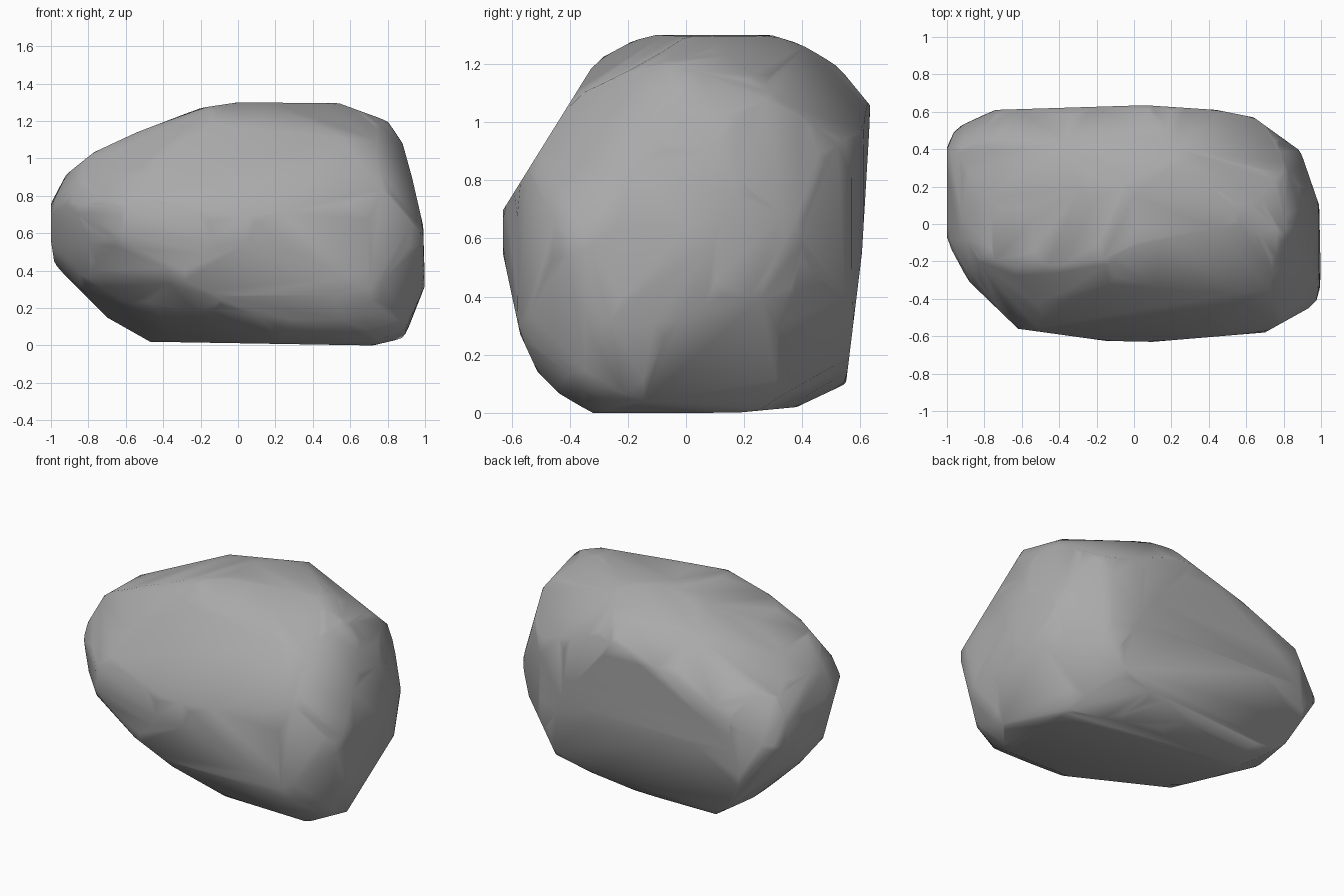
import bpy
import bmesh
import math
from mathutils import Vector

if "Cube" in bpy.data.objects:
    bpy.data.objects.remove(bpy.data.objects["Cube"], do_unlink=True)

MIDDLE = Vector((0, 0, 0.65))
X, Y, Z = Vector((1, 0, 0)), Vector((0, 1, 0)), Vector((0, 0, 1))


def slanted_axes(x_sign, y_sign, turn, tilt):
    """Horizontal and upright axes of a slanted cutting direction."""
    turn, tilt = math.radians(turn), math.radians(tilt)
    toward = Vector((x_sign * math.sin(turn), y_sign * math.cos(turn), 0))
    return Z.cross(toward), Z * math.cos(tilt) - toward * math.sin(tilt)


def trim(bm, axes, outline):
    """Shave the block down to an outline carried straight through it."""
    across, up = axes
    points = [across * a + up * b for a, b in outline]
    for p, q in zip(points, points[1:] + points[:1]):
        normal = (q - p).cross(across.cross(up)).normalized()
        if normal.dot(p + q) < 0:
            normal.negate()
        reach = max(normal.dot(r) for r in points)
        bmesh.ops.bisect_plane(
            bm, geom=bm.verts[:] + bm.edges[:] + bm.faces[:], dist=1e-5,
            plane_co=normal * reach, plane_no=normal, clear_outer=True)
        rim = [e for e in bm.edges if e.is_boundary]
        if rim:
            bmesh.ops.holes_fill(bm, edges=rim, sides=0)


def wrapped(points, spacing):
    """A closed convex skin around points, with near neighbours merged."""
    skin = bmesh.new()
    for p in points:
        skin.verts.new(p)
    bmesh.ops.remove_doubles(skin, verts=skin.verts[:], dist=spacing)
    bmesh.ops.convex_hull(skin, input=skin.verts[:])
    loose = [v for v in skin.verts if not v.link_faces]
    bmesh.ops.delete(skin, geom=loose, context="VERTS")
    bmesh.ops.recalc_face_normals(skin, faces=skin.faces[:])
    return skin


# Outlines of the stone, measured from its middle
front = [(-1, .11), (-.91, .28), (-.82, .36), (-.54, .49), (-.2, .62), (0, .65),
         (.54, .645), (.8, .55), (.88, .43), (.93, .25), (.99, -.01), (1, -.33),
         (.89, -.61), (.72, -.65), (-.47, -.63), (-.7, -.5), (-.98, -.22), (-1, -.09)]
side = [(-.64, .03), (-.31, .56), (-.18, .63), (-.1, .65), (.29, .65), (.41, .615),
        (.52, .545), (.635, .405), (.605, -.1), (.55, -.55), (.38, -.63),
        (.17, -.65), (-.32, -.65), (-.43, -.59), (-.51, -.51), (-.57, -.38), (-.63, -.1)]
top = [(-1, .41), (-.95, .52), (-.74, .61), (.06, .635), (.44, .61), (.64, .57),
       (.89, .39), (.99, .1), (1, -.32), (.97, -.43), (.7, -.58), (.1, -.63),
       (-.15, -.625), (-.62, -.56), (-.9, -.29), (-1, -.12)]
front_slant = [(-.905, .215), (-.875, .29), (-.78, .445), (-.57, .565), (-.05, .685),
               (.415, .64), (.87, .28), (.91, .16), (.95, -.105), (.91, -.37),
               (.635, -.815), (.405, -.875), (-.075, -.725), (-.385, -.55),
               (-.605, -.38), (-.825, -.135), (-.87, 0)]
back_slant = [(-.957, .06), (-.917, -.14), (-.76, -.48), (-.555, -.585), (-.275, -.7),
              (.175, -.83), (.415, -.725), (.665, -.53), (.8, -.385), (.9, -.02),
              (.85, .095), (.67, .305), (.49, .45), (.235, .6), (-.495, .725),
              (-.625, .72), (-.835, .49)]
under_slant = [(-1.02, .105), (-.915, -.325), (-.81, -.455), (-.42, -.605),
               (.215, -.675), (.725, -.55), (.885, -.415), (1.06, -.17), (.94, .135),
               (.63, .41), (.235, .71), (.095, .76), (-.42, .775), (-.65, .71)]

# Stone block, trimmed from every direction
block = bmesh.new()
bmesh.ops.create_cube(block, size=3)
trim(block, (X, Z), front)
trim(block, (Y, Z), side)
trim(block, (X, Y), top)
trim(block, slanted_axes(1, -1, 35, 25), front_slant)
trim(block, slanted_axes(-1, 1, 35, 25), back_slant)
trim(block, slanted_axes(1, 1, 40, -30), under_slant)

# Worn corners: keep only the middle stretch of every edge
bmesh.ops.remove_doubles(block, verts=block.verts[:], dist=0.04)
worn = []
for edge in block.edges:
    a, b = (v.co for v in edge.verts)
    worn += [MIDDLE + a.lerp(b, t) for t in (0.22, 0.78)]
block.free()
bm = wrapped(worn, 0.03)
for face in bm.faces:
    face.smooth = True

mesh = bpy.data.meshes.new("boulder")
bm.to_mesh(mesh)
bm.free()
boulder = bpy.data.objects.new("boulder", mesh)
bpy.context.collection.objects.link(boulder)

# Plain grey stone
stone = bpy.data.materials.new("grey_stone")
stone.use_nodes = True
grey = (0.4, 0.4, 0.4, 1)
stone.diffuse_color = grey
stone.node_tree.nodes["Principled BSDF"].inputs["Base Color"].default_value = grey
mesh.materials.append(stone)
